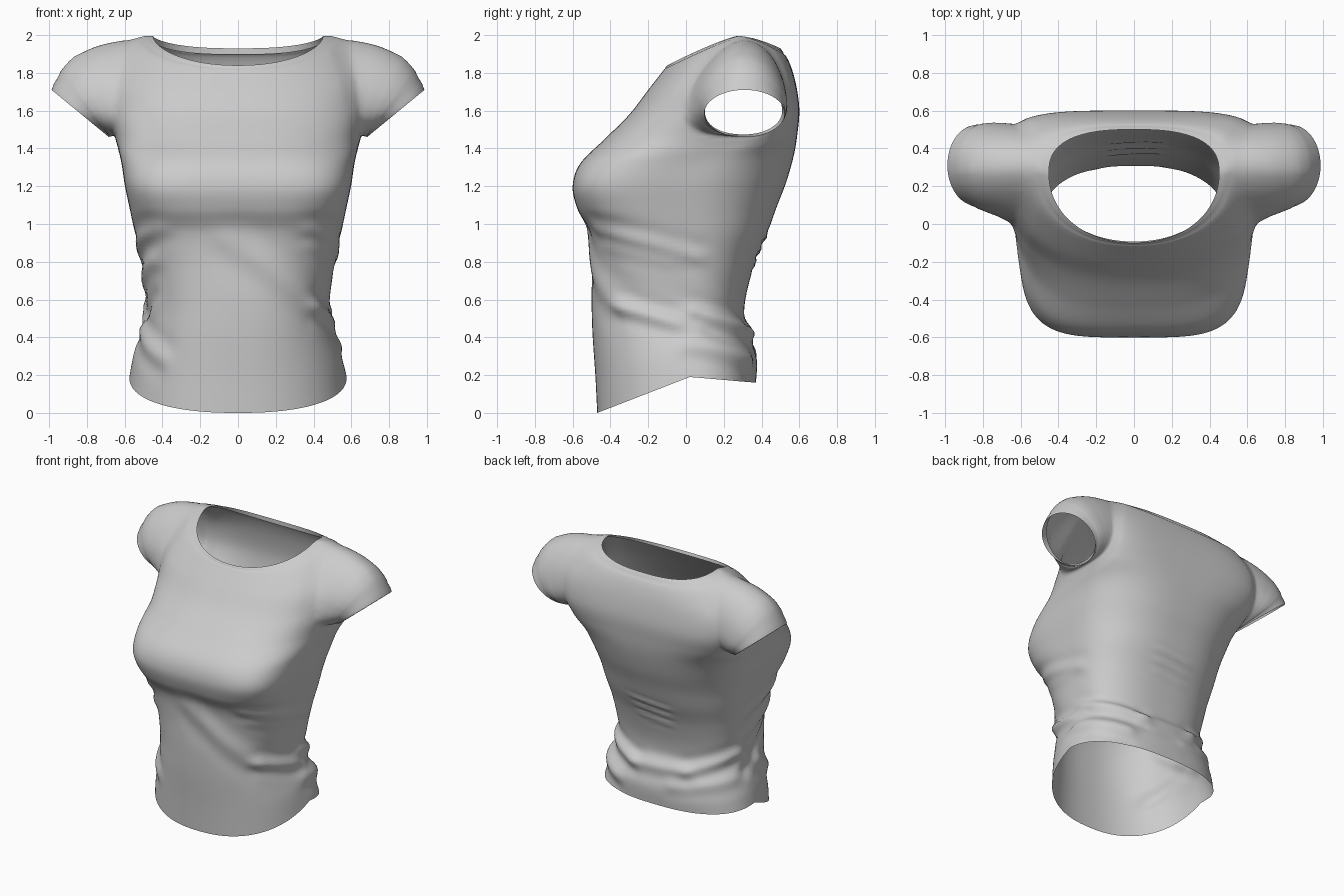
import bpy, bmesh, math
from mathutils import Vector

if "Cube" in bpy.data.objects:
    bpy.data.objects.remove(bpy.data.objects["Cube"])

# Body rings, hem to neck: front y,z | side x,y,z | back y,z | front and back squareness
RINGS = [
    (-.47, .00, .575, .02, .19, .37, .16, 2.3, 2.5),
    (-.48, .20, .55, .00, .32, .375, .28, 2.3, 2.5),
    (-.495, .42, .505, .00, .45, .345, .42, 2.4, 2.5),
    (-.50, .60, .487, .00, .60, .31, .56, 2.5, 2.5),
    (-.50, .80, .515, .00, .80, .36, .78, 2.7, 2.5),
    (-.515, .96, .55, .00, .97, .43, .95, 3.1, 2.5),
    (-.575, 1.08, .575, .00, 1.09, .48, 1.09, 3.7, 2.5),
    (-.60, 1.20, .60, .02, 1.21, .53, 1.22, 4.1, 2.6),
    (-.56, 1.32, .62, .12, 1.34, .57, 1.36, 3.7, 2.8),
    (-.43, 1.45, .65, .27, 1.45, .59, 1.48, 3.0, 3.3),
    (-.30, 1.58, .69, .30, 1.60, .60, 1.61, 2.6, 4.0),
    (-.20, 1.71, .68, .30, 1.80, .58, 1.75, 2.4, 4.0),
    (-.13, 1.80, .57, .30, 1.975, .545, 1.86, 2.2, 3.2),
    (-.10, 1.84, .45, .27, 1.995, .50, 1.93, 2.1, 2.6),
]
TOP = len(RINGS) - 1
COLS, SUB, SLEEVE = 72, 8, 14
ARM_A, ARM_T, ARM_RA, ARM_RT = math.radians(4.5), 10.6, math.radians(31.5), 1.5
CUFF = Vector((.835, .31, 1.585))

# Folds: start angle, start z, end angle, end z, width, height (0 front, 90 right, 180 back)
FOLDS = [
    (-5, .92, 50, .56, .06, .012), (50, .56, 95, .45, .035, .018),
    (95, .53, 150, .42, .035, .018), (95, .37, 135, .28, .045, .020),
    (40, .97, 95, .83, .035, .011), (45, .88, 80, .80, .03, .006),
    (-45, .97, -90, .86, .035, .010), (-55, .80, -95, .66, .04, .014),
    (-50, .30, -95, .52, .045, .016), (-60, .62, -95, .42, .035, -.012),
    (150, .42, 215, .44, .04, .013), (215, .44, 265, .58, .035, .015),
    (200, .33, 260, .40, .04, .010), (165, .80, 195, .78, .016, .007),
    (165, .87, 195, .85, .016, .007), (165, .94, 195, .92, .016, .007),
]


def ring_at(t):
    i = min(int(t), TOP - 1)
    u = t - i
    p = [RINGS[min(max(k, 0), TOP)] for k in range(i - 1, i + 3)]
    return [.5 * (2*b + (c - a)*u + (2*a - 5*b + 4*c - d)*u*u + (3*b - a - 3*c + d)*u**3)
            for a, b, c, d in zip(*p)]


def body(a, t):
    yf, zf, xs, ys, zs, yb, zb, nf, nb = ring_at(t)
    ye, ze, n = (yf, zf, nf) if a < 0 else (yb, zb, nb)
    s = abs(math.sin(a)) ** (2 / n)
    # shoulder line is rounded toward the neck
    k = 1 + max(0, t - 11) * (.1 if a < 0 else .35)
    return Vector((xs * max(math.cos(a), 0) ** (2 / n), ys + (ye - ys)*s, zs + (ze - zs)*s**k))


def fold_height(co):
    ang = math.degrees(math.atan2(co.x, -co.y))
    total = 0
    for a0, z0, a1, z1, w, h in FOLDS:
        mid = (a0 + a1) / 2
        da = ((ang - mid + 180) % 360 - 180) + mid - a0
        p = Vector((da * .0095, co.z - z0))
        d = Vector(((a1 - a0) * .0095, z1 - z0))
        u = p.dot(d) / d.length_squared
        dist = (d.x * p.y - d.y * p.x) / d.length
        end = max(0, -u, u - 1) * d.length
        total += h * math.exp(-(dist / w)**2 - (end / .07)**2)
        total -= .4 * h * math.exp(-((abs(dist) - 1.9*w) / w)**2 - (end / .07)**2)
    return total


bm = bmesh.new()
dent = bm.verts.layers.float.new("dent")


def skin(rows, closed=False):
    for r0, r1 in zip(rows, rows[1:]):
        n = len(r0)
        for i in range(n if closed else n - 1):
            j = (i + 1) % n
            bm.faces.new((r0[i], r0[j], r1[j], r1[i]))


# Right half of the body
where, rows = {}, []
for r in range(TOP * SUB + 1):
    row = []
    for c in range(COLS + 1):
        a, t = -math.pi/2 + math.pi*c/COLS, r / SUB
        v = bm.verts.new(body(a, t))
        v[dent] = .003 if r == TOP*SUB - 4 else 0
        where[v] = ((a - ARM_A) / ARM_RA, (t - ARM_T) / ARM_RT)
        row.append(v)
    rows.append(row)
# Neckband folded inside
fold = []
for c in range(COLS + 1):
    p = body(-math.pi/2 + math.pi*c/COLS, TOP - .4)
    fold.append(bm.verts.new((p.x * .95, .2 + (p.y - .2)*.95, p.z - .012)))
skin(rows + [fold])

# Oval armhole
hole = []
for f in bm.faces:
    if all(v in where for v in f.verts):
        m = sum((Vector(where[v]) for v in f.verts), Vector((0, 0))) / 4
        if m.length < 1:
            hole.append(f)
hole_set = set(hole)
loop = [v for v in {v for f in hole for v in f.verts} if any(f not in hole_set for f in v.link_faces)]
phi = {v: math.atan2(where[v][1], where[v][0]) for v in loop}
loop.sort(key=lambda v: phi[v])
bmesh.ops.delete(bm, geom=hole, context='FACES')
for v in loop:
    v.co = body(ARM_A + ARM_RA*math.cos(phi[v]), ARM_T + ARM_RT*math.sin(phi[v]))
    v[dent] = .002


# Cap sleeve from armhole to cuff
def sleeve(v, start, u):
    s, c = math.sin(phi[v]), math.cos(phi[v])
    end = CUFF + Vector((.152*s, .213*c, .125*s))
    ctrl = (start + end)/2 + max(0, s) * Vector((.13, 0, .125))
    ctrl.y += .025 * c
    return start*(1 - u)**2 + ctrl*2*u*(1 - u) + end*u*u


starts = [v.co.copy() for v in loop]
tube = [loop]
for j in range(1, SLEEVE + 1):
    tube.append([bm.verts.new(sleeve(v, s, j / SLEEVE)) for v, s in zip(loop, starts)])
for v in tube[-3]:
    v[dent] = .004
inner = []
for v, s in zip(loop, starts):
    p = sleeve(v, s, .86)
    inner.append(bm.verts.new(p.lerp(CUFF - Vector((.02, 0, -.02)), .09)))
skin(tube + [inner], closed=True)

# Soften the armhole join
near = [v for ring in tube[:8] for v in ring]
near += [v for v, q in where.items() if v.is_valid and v not in phi and Vector(q).length < 1.4
         and q[1] * ARM_RT + ARM_T < TOP - .6]
for _ in range(10):
    bmesh.ops.smooth_vert(bm, verts=near, factor=.5, use_axis_x=True, use_axis_y=True, use_axis_z=True)

# Mirror to the left half, face outwards
bmesh.ops.mirror(bm, geom=bm.verts[:] + bm.edges[:] + bm.faces[:], axis='X', merge_dist=1e-4)
bmesh.ops.remove_doubles(bm, verts=bm.verts[:], dist=1e-5)
bmesh.ops.recalc_face_normals(bm, faces=bm.faces[:])
front = min(bm.faces, key=lambda f: f.calc_center_median().y)
if front.normal.y > 0:
    bmesh.ops.reverse_faces(bm, faces=bm.faces[:])
bm.normal_update()

# Cloth folds and seams
moves = [(v, v.normal * ((fold_height(v.co) if v.co.z < 1.3 else 0) - v[dent])) for v in bm.verts]
for v, d in moves:
    v.co += d
    v.co.z = max(v.co.z, 0)

mesh = bpy.data.meshes.new("shirt")
bm.to_mesh(mesh)
bm.free()
shirt = bpy.data.objects.new("shirt", mesh)
bpy.context.collection.objects.link(shirt)
bpy.context.view_layer.objects.active = shirt
shirt.select_set(True)
bpy.ops.object.shade_smooth_by_angle(angle=math.radians(60))
